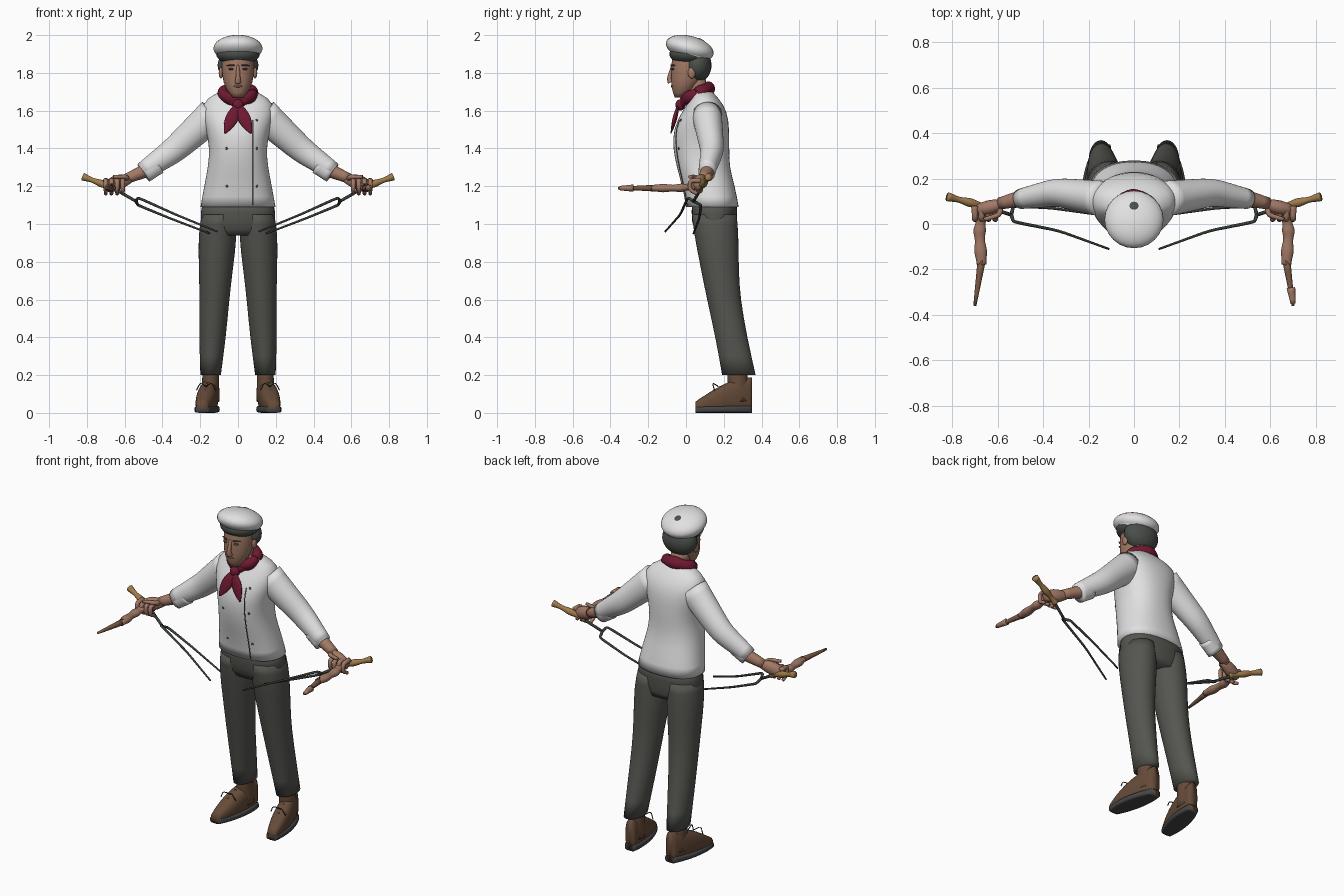
import bpy, bmesh
from math import sin, cos, pi, sqrt, radians, copysign
from mathutils import Vector

if "Cube" in bpy.data.objects:
    bpy.data.objects.remove(bpy.data.objects["Cube"])


def material(name, red, green, blue):
    mat = bpy.data.materials.new(name)
    mat.use_nodes = True
    mat.diffuse_color = (red, green, blue, 1)
    mat.node_tree.nodes["Principled BSDF"].inputs["Base Color"].default_value = mat.diffuse_color
    return mat


WHITE = material("white cloth", .75, .75, .76)
GREY = material("grey trouser cloth", .09, .09, .08)
SKIN = material("skin", .36, .19, .13)
HAIR = material("dark grey hair", .07, .08, .07)
MAROON = material("maroon scarf", .16, .01, .03)
LEATHER = material("brown leather", .13, .07, .04)
RUBBER = material("sole rubber", .06, .06, .06)
WOOD = material("light wood", .36, .2, .07)
METAL = material("dark metal", .04, .05, .04)
DUSK = material("dull brown", .2, .1, .06)


def finish(name, bm, mat):
    """Turn a bmesh into a smooth shaded object."""
    bmesh.ops.recalc_face_normals(bm, faces=bm.faces)
    mesh = bpy.data.meshes.new(name)
    bm.to_mesh(mesh)
    bm.free()
    mesh.materials.append(mat)
    mesh.shade_smooth()
    part = bpy.data.objects.new(name, mesh)
    bpy.context.collection.objects.link(part)
    return part


def mirror(part):
    """Repeat a part on the other side of the body."""
    centre_line = bpy.data.objects.get("centre_line")
    if centre_line is None:
        centre_line = bpy.data.objects.new("centre_line", None)
        centre_line.hide_render = True
        bpy.context.collection.objects.link(centre_line)
    modifier = part.modifiers.new("other side", "MIRROR")
    modifier.mirror_object = centre_line
    modifier.use_mirror_merge = False


def loft(name, mat, rings, both=False, power=2, sides=20):
    """Skin a row of closed rings, each given as centre, half-axis, half-axis."""
    bm = bmesh.new()
    crease = bm.edges.layers.float.new("crease_edge")
    loops = []
    for centre, across, along in rings:
        loop = []
        for i in range(sides):
            angle = 2 * pi * i / sides
            weights = [copysign(abs(w) ** (2 / power), w) for w in (cos(angle), sin(angle))]
            loop.append(bm.verts.new(centre + across * weights[0] + along * weights[1]))
        loops.append(loop)
    for lower, upper in zip(loops, loops[1:]):
        for i in range(sides):
            bm.faces.new((lower[i - 1], lower[i], upper[i], upper[i - 1]))
    for end in (loops[0], loops[-1]):
        for edge in bm.faces.new(end).edges:
            edge[crease] = 1
    part = finish(name, bm, mat)
    if both:
        mirror(part)
    part.modifiers.new("round", "SUBSURF").render_levels = 1
    return part


def stack(name, mat, rows, offset=lambda z: 0, **options):
    """Level rings, each given as y, z, half width and half depth."""
    rings = [(Vector((offset(z), y, z)), Vector((width, 0, 0)), Vector((0, depth, 0)))
             for y, z, width, depth in rows]
    return loft(name, mat, rings, **options)


def taper(start, end):
    return lambda t: start + (end - start) * t


def tube(name, mat, path, radius, detail=2, normal=(0, 1, 0), flat=1, sides=12, **options):
    """Round bar along a path; radius is a rule of the distance from zero to one."""
    path = [Vector(point) for point in path]
    count = detail * (len(path) - 1)
    centres = [a.lerp(b, i / detail) for a, b in zip(path, path[1:]) for i in range(detail)] + path[-1:]
    rings = []
    for i, centre in enumerate(centres):
        heading = (centres[min(i + 1, count)] - centres[max(i - 1, 0)]).normalized()
        across = heading.cross(Vector(normal)).normalized() * radius(i / count)
        rings.append((centre, across, across.cross(heading) * flat))
    return loft(name, mat, rings, sides=sides, **options)


def blob(name, mat, place, size, tilt=0, both=False):
    bm = bmesh.new()
    bmesh.ops.create_uvsphere(bm, u_segments=24, v_segments=16, radius=1)
    part = finish(name, bm, mat)
    part.location, part.scale, part.rotation_euler.x = place, size, radians(tilt)
    if both:
        mirror(part)
    return part


# Jacket body
jacket = stack("jacket", WHITE, [
    (.14, 1.09, .2, .14), (.12, 1.2, .18, .14), (.09, 1.3, .16, .14), (.08, 1.4, .15, .15),
    (.08, 1.5, .17, .15), (.1, 1.6, .2, .12), (.1, 1.67, .17, .07), (.08, 1.71, .07, .05)],
    power=2.3, sides=28)


def on_front(x, z):
    """Point on the front of the jacket."""
    graph = bpy.context.evaluated_depsgraph_get()
    return jacket.ray_cast(Vector((x, -1, z)), Vector((0, 1, 0)), depsgraph=graph)[1]


# Front closure seam and buttons
bpy.context.view_layer.update()
tube("jacket_seam", HAIR, [on_front(.08, 1.1 + i / 20) for i in range(10)], taper(.003, .003))
for x in (-.06, .1):
    for z in (1.2, 1.4, 1.55):
        blob("button", HAIR, on_front(x, z), (.007, .004, .007))

# Sleeves with turned cuffs
tube("sleeves", WHITE, [(.13, .11, 1.58), (.34, .14, 1.39), (.5, .11, 1.28)], taper(.09, .05),
     detail=3, flat=.9, sides=20, both=True)
tube("cuffs", WHITE, [(.43, .12, 1.32), (.5, .11, 1.27)], taper(.06, .056), flat=.8, sides=20, both=True)

# Trousers
stack("trouser_seat", GREY, [(.15, 1.12, .19, .12), (.15, 1, .21, .125), (.16, .94, .17, .1)], power=2.3)
stack("trouser_legs", GREY, [
    (.15, 1.05, .09, .12), (.16, .95, .106, .12), (.18, .75, .09, .1), (.2, .6, .08, .09),
    (.24, .4, .072, .085), (.28, .2, .055, .09)], offset=lambda z: .155 - .05 * z, both=True)


# Boots, from heel to toe with the toes turned out
def foot_x(y):
    return .2 - .18 * y


def foot(name, mat, top, grow, power):
    rings = []
    for i in range(11):
        t = i / 10
        y = .35 - .3 * t
        width = .053 * grow * sqrt(sin(pi * taper(.1, .9)(t)))
        half = top(t) / 2
        rings.append((Vector((foot_x(y), y, half)), Vector((width, 0, 0)), Vector((0, 0, half))))
    loft(name, mat, rings, both=True, power=power)


def instep(t):
    return .06 + .13 * cos(t * pi / 2)


foot("boot_uppers", LEATHER, instep, 1, 2.5)
foot("boot_soles", RUBBER, taper(.04, .035), 1.15, 4)
tube("boot_shafts", LEATHER, [(.145, .28, .06), (.145, .27, .23)], taper(.05, .045),
     flat=1.2, both=True)

# Laces and bows
for i in range(3):
    y = .15 + i * .03
    x, z = foot_x(y), instep((.35 - y) / .3)
    tube("laces", METAL, [(x - .03, y, z - .02), (x, y, z), (x + .03, y, z - .02)],
         taper(.004, .004), both=True)
for turn in (-1, 1):
    x = foot_x(.17)
    tube("lace_bows", METAL, [(x, .17, .14), (x + turn * .03, .14, .16), (x + turn * .05, .15, .12)],
         taper(.003, .003), both=True)

# Forearms, hands, fingers and thumbs
tube("forearms", SKIN, [(.47, .12, 1.29), (.59, .09, 1.24)], taper(.04, .028), both=True)
tube("palms", SKIN, [(.57, .09, 1.24), (.64, .07, 1.22), (.7, .06, 1.2)],
     lambda t: .024 + .018 * sin(pi * t), flat=.85, both=True)
for i in range(4):
    x = .61 + .03 * i
    tube("fingers", SKIN, [(x, .08, 1.23), (x, .02, 1.23), (x, .02, 1.18), (x, .06, 1.16)],
         taper(.015, .01), normal=(1, 0, 0), both=True)
tube("thumbs", SKIN, [(.59, .07, 1.24), (.59, .04, 1.25), (.66, .02, 1.25)], taper(.016, .009),
     normal=(0, 0, 1), both=True)

# Long lumpy pieces reaching forward from the hands
tube("reaching_pieces", SKIN, [(.67, .05, 1.2), (.68, -.04, 1.19), (.67, -.18, 1.19)],
     lambda t: .026 + .005 * sin(18 * t), detail=5, normal=(0, 0, 1), flat=.8, both=True)
tube("reaching_tips", DUSK, [(.67, -.16, 1.19), (.7, -.36, 1.19)], taper(.019, .007),
     normal=(0, 0, 1), both=True)
tube("left_reaching_end", SKIN, [(.69, -.28, 1.19), (.7, -.35, 1.19)], taper(.02, .012), normal=(0, 0, 1))

# Two-pronged forks with turned handles
tube("fork_handles", WOOD, [(.82, .12, 1.25), (.63, .07, 1.18)], lambda t: .017 + .004 * cos(12 * t),
     detail=10, both=True)
tube("fork_rods", METAL, [(.66, .08, 1.19), (.54, .04, 1.12)], taper(.009, .008), both=True)
for prong in ([(.53, .08, 1.1), (.36, .07, 1.03), (.15, .04, .95)],
              [(.53, .01, 1.14), (.33, -.03, 1.05), (.11, -.11, .96)]):
    tube("fork_prongs", METAL, [(.54, .04, 1.12)] + prong, taper(.009, .005),
         detail=4, normal=(0, .4, 1), both=True)

# Head and neck
stack("head", SKIN, [
    (-.03, 1.67, .03, .03), (-.01, 1.72, .07, .07), (.01, 1.78, .085, .09),
    (.02, 1.86, .09, .1), (.02, 1.94, .07, .08)])
tube("neck", SKIN, [(0, .07, 1.64), (0, .05, 1.77)], taper(.06, .055))

# Face
tube("nose", SKIN, [(0, -.07, 1.84), (0, -.09, 1.77), (0, -.08, 1.75)], taper(.008, .018))
blob("lips", DUSK, (0, -.07, 1.73), (.024, .01, .008))
blob("ears", SKIN, (.09, .03, 1.8), (.012, .02, .03), both=True)
blob("eyes", HAIR, (.036, -.07, 1.82), (.014, .01, .006), both=True)
tube("brows", HAIR, [(.02, -.08, 1.84), (.06, -.06, 1.84)], taper(.004, .003), both=True)

# Hair and soft tilted cap
blob("hair_front", HAIR, (0, .02, 1.9), (.115, .108, .06))
blob("hair_back", HAIR, (0, .06, 1.84), (.108, .075, .09))
blob("cap_crown", WHITE, (0, .02, 1.93), (.13, .13, .065), tilt=-15)
blob("cap_band", WHITE, (0, .02, 1.91), (.118, .116, .05), tilt=-15)
blob("cap_patch", HAIR, (0, .08, 1.97), (.024, .024, .009), tilt=-30)

# Neck scarf: tilted roll, folds, knot and tails
turns = [2 * pi * i / 20 for i in range(21)]
roll = tube("scarf_roll", MAROON, [(.08 * cos(a), .07 * sin(a), 0) for a in turns],
            lambda t: .03 + .004 * sin(30 * t), detail=1, normal=(0, 0, 1), flat=1.15)
roll.location, roll.rotation_euler.x = (0, .06, 1.69), radians(26)
blob("scarf_knot", MAROON, (0, -.03, 1.63), (.03, .026, .03))
tube("scarf_folds", MAROON, [(.08, .05, 1.69), (.05, 0, 1.67), (0, -.02, 1.63)], taper(.028, .024),
     flat=.7, both=True)
tube("scarf_tails", MAROON, [(0, -.04, 1.63), (.07, -.08, 1.48)], lambda t: .036 * sin(.4 + 2.6 * t),
     detail=6, flat=.35, both=True)
